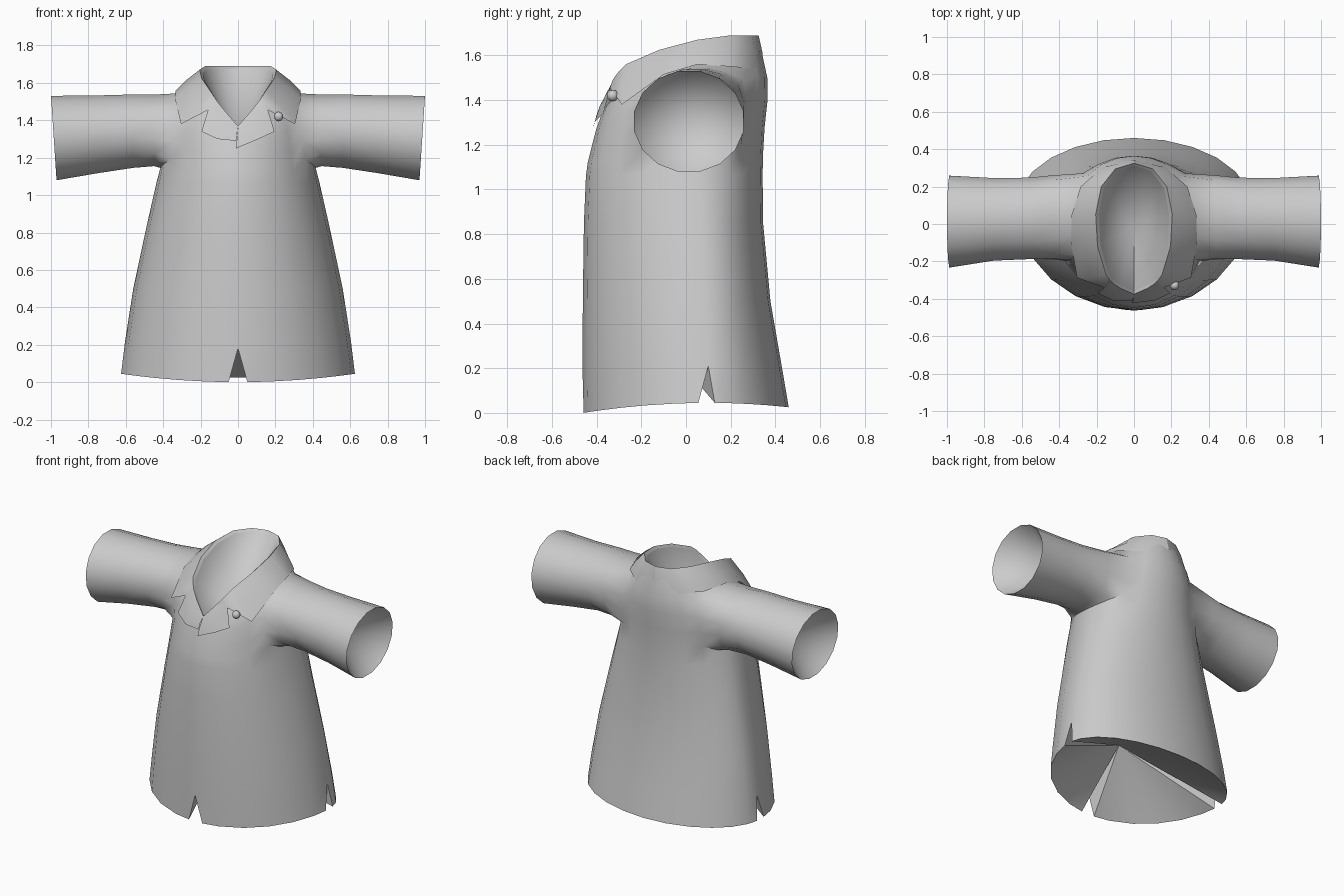
import bpy, bmesh
from math import sin, cos, pi, radians
from mathutils import Vector

if "Cube" in bpy.data.objects:
    bpy.data.objects.remove(bpy.data.objects["Cube"], do_unlink=True)

cloth = bpy.data.materials.new("grey_cloth")
cloth.use_nodes = True
GREY = (0.6, 0.6, 0.6, 1)
cloth.diffuse_color = GREY
cloth.node_tree.nodes["Principled BSDF"].inputs["Base Color"].default_value = GREY


def finish(bm, name, recalc=True):
    """Turn a bmesh into a smooth shaded object."""
    if recalc:
        bmesh.ops.recalc_face_normals(bm, faces=bm.faces)
    mesh = bpy.data.meshes.new(name)
    bm.to_mesh(mesh)
    bm.free()
    mesh.materials.append(cloth)
    ob = bpy.data.objects.new(name, mesh)
    bpy.context.collection.objects.link(ob)
    bpy.ops.object.select_all(action='DESELECT')
    ob.select_set(True)
    bpy.context.view_layer.objects.active = ob
    bpy.ops.object.shade_smooth_by_angle(angle=radians(50))
    return ob


def inner_cone(bm, rim, tip):
    """Close an opening with a lining that runs inward to a point."""
    tip = bm.verts.new(tip)
    for a, b in zip(rim, rim[1:] + rim[:1]):
        bm.faces.new((a, b, tip))


# Shirt body rings: half width, front y, back y, widest y, then z at front, side, back
RINGS = [
    (.627, -.46, .46, .10, 0, .045, .025),
    (.605, -.463, .43, .10, .18, .21, .20),
    (.56, -.462, .378, .09, .5, .5, .5),
    (.485, -.457, .345, .07, .85, .85, .85),
    (.435, -.448, .343, .05, 1.06, 1.07, 1.07),
    (.413, -.44, .345, .04, 1.12, 1.15, 1.16),
    (.395, -.42, .352, .04, 1.20, 1.28, 1.28),
    (.375, -.402, .365, .04, 1.27, 1.42, 1.40),
    (.34, -.38, .364, .04, 1.33, 1.535, 1.50),
    (.25, -.368, .338, .04, 1.36, 1.60, 1.62),
]
N = 24
SLITS = {0, N // 2, 3 * N // 4}      # both sides and front centre
HOLE_ROWS = (5, 8)                   # armholes
HOLE_COLS = (-2, 3)


def ring_point(ring, angle):
    a, yf, yb, y0, zf, zs, zb = ring
    s = sin(angle)
    y_end, z_end = (yf, zf) if s < 0 else (yb, zb)
    return Vector((a * cos(angle), y0 + abs(s) * (y_end - y0), zs + (z_end - zs) * s * s))


bm = bmesh.new()
step = 2 * pi / N
grid = [[bm.verts.new(ring_point(r, j * step)) for j in range(N)] for r in RINGS[1:]]
grid.insert(0, None)

# Hem row, where each slit gets two spread vertices below one apex
left, right, hem = [], [], []
for j in range(N):
    if j in SLITS:
        left.append(bm.verts.new(ring_point(RINGS[0], j * step - .08)))
        right.append(bm.verts.new(ring_point(RINGS[0], j * step + .08)))
        hem += [left[j], grid[1][j], right[j]]
    else:
        v = bm.verts.new(ring_point(RINGS[0], j * step))
        left.append(v)
        right.append(v)
        hem.append(v)

hole = set()
for c in range(*HOLE_COLS):
    hole |= {c % N, (N // 2 - 1 - c) % N}
for j in range(N):
    k = (j + 1) % N
    bm.faces.new((right[j], left[k], grid[1][k], grid[1][j]))
    for i in range(1, len(RINGS) - 1):
        if HOLE_ROWS[0] <= i < HOLE_ROWS[1] and j in hole:
            continue
        bm.faces.new((grid[i][j], grid[i][k], grid[i + 1][k], grid[i + 1][j]))
inner_cone(bm, hem, (0, -.15, .37))

# Sleeves grow out of the armhole loops: x, centre y, centre z, radius y, radius z
SLEEVE = [
    (.44, .035, 1.348, .232, .198),
    (.56, .03, 1.342, .222, .2),
    (.75, .025, 1.325, .225, .212),
    (1.0, .013, 1.305, .25, .23),
]
r0, r1 = HOLE_ROWS
c0, c1 = HOLE_COLS
path = [(r0, c) for c in range(c0, c1)] + [(r, c1) for r in range(r0, r1)]
path += [(r1, c) for c in range(c1, c0, -1)] + [(r, c0) for r in range(r1, r0, -1)]
M = len(path)
start = -pi / 2 - pi * (c1 - c0) / M
for side in (1, -1):
    loop = [grid[r][c % N if side > 0 else (N // 2 - c) % N] for r, c in path]
    soften = list(loop)
    for s, (x, cy, cz, ry, rz) in enumerate(SLEEVE):
        ring = []
        for n in range(M):
            t = start + 2 * pi * n / M
            lean = .015 * (1 - sin(t)) * (x == 1.0)
            p = Vector((side * (x - lean), cy + ry * cos(t), cz + rz * sin(t)))
            if s == 0:                   # round off the armhole, then ease into the sleeve
                v = loop[n]
                v.co.y += .3 * (p.y - v.co.y)
                v.co.z += .6 * (p.z - v.co.z)
                p = p.lerp(Vector((p.x, v.co.y, v.co.z)), .4)
            ring.append(bm.verts.new(p))
        for n in range(M):
            m = (n + 1) % M
            bm.faces.new((loop[n], loop[m], ring[m], ring[n]))
        if s == 0:
            soften += ring
        loop = ring
    inner_cone(bm, loop, (side * .7, .02, 1.32))
    bmesh.ops.smooth_vert(bm, verts=soften, factor=.4,
                          use_axis_x=True, use_axis_y=True, use_axis_z=True)
finish(bm, "shirt_body_and_sleeves")

# Folded collar with notched lapels: neckline point and outer edge point per station
COLLAR = [
    ((0, -.375, 1.37), (-.01, -.422, 1.25)),
    ((.07, -.345, 1.45), (.11, -.41, 1.30)),
    ((.11, -.32, 1.50), (.195, -.37, 1.34)),
    ((.13, -.30, 1.53), (.16, -.34, 1.455)),
    ((.15, -.27, 1.56), (.305, -.287, 1.38)),
    ((.195, -.12, 1.625), (.337, -.1, 1.515)),
    ((.205, .05, 1.67), (.333, .05, 1.56)),
    ((.175, .2, 1.69), (.285, .2, 1.55)),
    ((.1, .295, 1.69), (.16, .31, 1.54)),
    ((0, .325, 1.69), (0, .345, 1.53)),
]
lining = bmesh.new()
neck_rim = []
for side, name in ((1, "left_collar"), (-1, "right_collar")):
    bm = bmesh.new()
    rows, lips = [], []
    for n, (p, q) in enumerate(COLLAR):
        p, q = Vector(p), Vector(q)
        if side < 0 and n == 0:          # this lapel tucks under the other one
            q = Vector((.01, -.412, 1.29))
        mid = (p + q) / 2
        mid += Vector((mid.x, mid.y, 0)).normalized() * .008
        lip = p + Vector((-p.x * .08, -p.y * .04, -.015))
        rows.append([bm.verts.new((side * v.x, v.y, v.z)) for v in (lip, p, mid, q)])
        lips.append((side * lip.x, lip.y, lip.z))
    for a, b in zip(rows, rows[1:]):
        for i in range(3):
            quad = (a[i], a[i + 1], b[i + 1], b[i])
            bm.faces.new(quad if side > 0 else quad[::-1])
    finish(bm, name, recalc=False)
    # One half runs front to back, the other returns to the front
    neck_rim += lips[:-1] if side > 0 else lips[:0:-1]

# Neck lining
inner_cone(lining, [lining.verts.new(p) for p in neck_rim], (0, 0, 1.3))
finish(lining, "neck_lining", recalc=False)

# Collar button
bm = bmesh.new()
bmesh.ops.create_uvsphere(bm, u_segments=10, v_segments=6, radius=.026)
bmesh.ops.translate(bm, verts=bm.verts, vec=(.217, -.328, 1.42))
finish(bm, "button")
